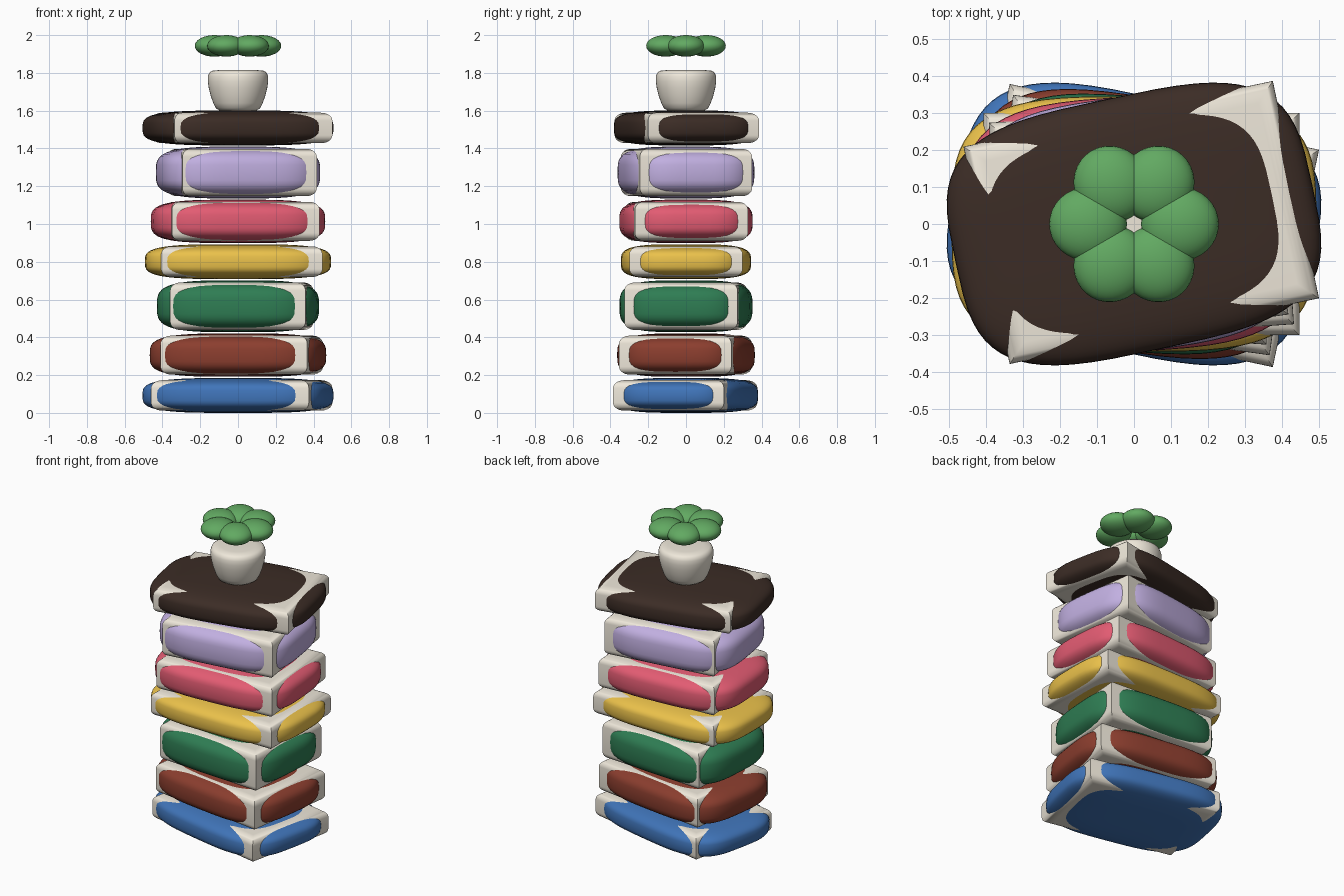
import bpy, bmesh, math

if "Cube" in bpy.data.objects:
    bpy.data.objects.remove(bpy.data.objects["Cube"])


def material(name, rgb):
    """Display colour 0-255 converted to linear."""
    m = bpy.data.materials.new(name)
    m.diffuse_color = (*[(c / 255) ** 2.2 for c in rgb], 1)
    m.use_nodes = True
    m.node_tree.nodes["Principled BSDF"].inputs["Base Color"].default_value = m.diffuse_color
    return m


def rings_object(name, rings, mat, loc, angle=0, sharp=40):
    """Skin a stack of closed rings and cap both ends."""
    bm = bmesh.new()
    loops = [[bm.verts.new(p) for p in r] for r in rings]
    n = len(loops[0])
    for a, b in zip(loops, loops[1:]):
        for i in range(n):
            j = (i + 1) % n
            bm.faces.new((a[i], a[j], b[j], b[i]))
    bm.faces.new(loops[0][::-1])
    bm.faces.new(loops[-1])
    me = bpy.data.meshes.new(name)
    bm.to_mesh(me)
    bm.free()
    ob = bpy.data.objects.new(name, me)
    bpy.context.collection.objects.link(ob)
    ob.location = loc
    ob.rotation_euler.z = math.radians(angle)
    me.materials.append(mat)
    bpy.ops.object.select_all(action='DESELECT')
    ob.select_set(True)
    bpy.context.view_layer.objects.active = ob
    bpy.ops.object.shade_smooth_by_angle(angle=math.radians(sharp))
    return ob


def spow(v, e):
    return math.copysign(abs(v) ** e, v)


def cover_rings(a, b, c, n=3.5, m=3.6, seg=64, lat=28):
    """Pillow-like rounded block (superellipsoid)."""
    out = []
    for k in range(1, lat):
        t = -math.pi / 2 + math.pi * k / lat
        r, z = math.cos(t) ** (2 / m), c * spow(math.sin(t), 2 / m)
        out.append([(a * r * spow(math.cos(u), 2 / n), b * r * spow(math.sin(u), 2 / n), z)
                    for u in (2 * math.pi * i / seg for i in range(seg))])
    return out


def page_rings(a, b, c, rx=0.05, rz=0.042, steps=7):
    """Block with crisp upright corners and rounded top and bottom edges."""
    prof = []
    for k in range(steps + 1):
        t = math.pi / 2 * k / steps
        prof.append((rx * (1 - math.sin(t)), -c + rz * (1 - math.cos(t))))
    prof += [(i, -z) for i, z in reversed(prof)]
    return [[(sx * (a - i), sy * (b - i), z)
             for sx, sy in ((-1, -1), (1, -1), (1, 1), (-1, 1))] for i, z in prof]


cream = material("cream", (238, 231, 217))
green = material("leaf_green", (98, 168, 98))

# twisted stack of books, three alternating formats
colours = [("blue", (66, 116, 184)), ("brown", (138, 64, 50)),
           ("green", (50, 124, 84)), ("yellow", (234, 192, 76)),
           ("red", (226, 92, 114)), ("lavender", (192, 174, 224)),
           ("dark", (62, 48, 42))]
formats = [(0.493, 0.185), (0.458, 0.23), (0.425, 0.275)]
z = 0.0
for i, (cname, rgb) in enumerate(colours):
    a, h = formats[i % 3]
    ang = -12 + 4 * i
    rad = math.radians(ang)
    zc = z + h / 2
    rings_object(cname + "_book_cover", cover_rings(a, 0.345, h / 2),
                 material(cname + "_cover", rgb), (0, 0, zc), ang)
    rings_object(cname + "_book_pages", page_rings(a - 0.066, 0.30, h / 2 - 0.012), cream,
                 (0.02 * math.cos(rad), 0.02 * math.sin(rad), zc), ang)
    z += h + 0.006

# plant pot
pot = [(0.06, 1.598), (0.1, 1.602), (0.117, 1.613), (0.131, 1.64), (0.145, 1.68), (0.155, 1.72),
       (0.16, 1.755), (0.159, 1.782), (0.153, 1.8), (0.138, 1.811), (0.1, 1.815), (0.03, 1.816)]
rings_object("plant_pot", [[(r * math.cos(u), r * math.sin(u), h)
             for u in (2 * math.pi * i / 40 for i in range(40))] for r, h in pot],
             cream, (0, 0, 0), sharp=60)

# rosette of six leaves
for i in range(6):
    u = math.pi / 3 * i
    bpy.ops.mesh.primitive_uv_sphere_add(segments=32, ring_count=16, radius=1,
        location=(0.124 * math.cos(u), 0.124 * math.sin(u), 1.943), rotation=(0, 0, u))
    leaf = bpy.context.object
    leaf.name = f"leaf_{i + 1}"
    leaf.scale = (0.105, 0.1, 0.057)
    leaf.data.materials.append(green)
    bpy.ops.object.shade_smooth()
